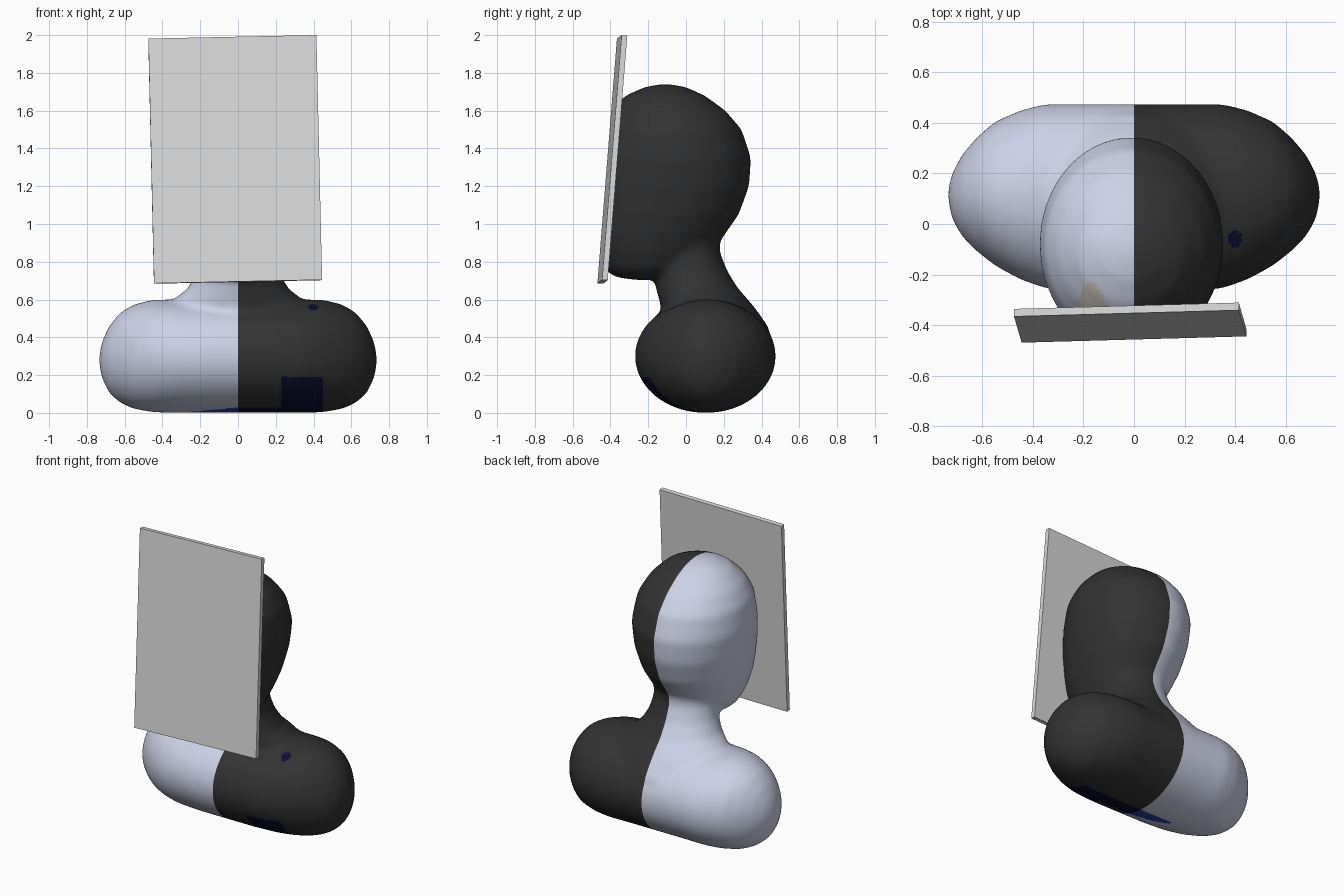
import bpy, bmesh, math
from mathutils import Vector

cube = bpy.data.objects.get("Cube")
if cube:
    bpy.data.objects.remove(cube, do_unlink=True)


def material(name, rgb):
    mat = bpy.data.materials.new(name)
    mat.use_nodes = True
    color = (*rgb, 1)
    mat.diffuse_color = color
    mat.node_tree.nodes["Principled BSDF"].inputs["Base Color"].default_value = color
    return mat


pale_blue = material("pale_blue", (0.61, 0.65, 0.81))
black = material("charcoal_black", (0.032, 0.032, 0.032))
navy = material("dark_navy", (0.004, 0.004, 0.03))
blue = material("deep_blue", (0.025, 0.05, 0.45))
beige = material("beige", (0.58, 0.55, 0.5))
panel_gray = material("panel_gray", (0.7, 0.7, 0.7))


def loft(bm, sections, place, start, end, sides=48):
    """Skin elliptical sections (t, u_min, u_max, v_min, v_max) between two poles."""
    rings = []
    for t, u0, u1, v0, v1 in sections:
        ring = []
        for i in range(sides):
            a = math.tau * i / sides
            u = (u0 + u1) / 2 + (u1 - u0) / 2 * math.cos(a)
            v = (v0 + v1) / 2 + (v1 - v0) / 2 * math.sin(a)
            ring.append(bm.verts.new(place(t, u, v)))
        rings.append(ring)
    first, last = bm.verts.new(start), bm.verts.new(end)
    for i in range(sides):
        j = (i + 1) % sides
        for a, b in zip(rings, rings[1:]):
            bm.faces.new((a[i], a[j], b[j], b[i]))
        bm.faces.new((first, rings[0][j], rings[0][i]))
        bm.faces.new((last, rings[-1][i], rings[-1][j]))


def upright(t, u, v):
    return (v, u, t)


def sideways(t, u, v):
    return (t, u, v)


bm = bmesh.new()

# Shoulders: rounded horizontal body, mirrored about the centre
half = [(0.2, -0.27, 0.475, 0, 0.6), (0.35, -0.255, 0.475, 0, 0.6),
        (0.45, -0.22, 0.45, 0.003, 0.6), (0.55, -0.165, 0.405, 0.02, 0.575),
        (0.62, -0.11, 0.345, 0.05, 0.535), (0.68, -0.05, 0.275, 0.1, 0.465),
        (0.72, 0.02, 0.2, 0.18, 0.38)]
mirrored = [(-s[0], *s[1:]) for s in reversed(half)]
loft(bm, mirrored + half, sideways, (-0.74, 0.12, 0.28), (0.74, 0.12, 0.28))

# Neck: front y, back y and half width by height
neck = [(0.25, -0.1, 0.42, 0.34), (0.45, -0.13, 0.44, 0.38), (0.55, -0.13, 0.37, 0.37),
        (0.61, -0.145, 0.32, 0.33), (0.66, -0.16, 0.275, 0.265), (0.75, -0.17, 0.22, 0.22),
        (0.85, -0.17, 0.18, 0.2), (0.95, -0.15, 0.18, 0.2), (1.05, -0.15, 0.18, 0.18)]
loft(bm, [(z, f, b, -w, w) for z, f, b, w in neck], upright, (0, 0.1, 0.2), (0, 0, 1.1))

# Head: same layout, reaching past the panel before it is cut flat
head = [(0.72, -0.38, -0.05, 0.14), (0.76, -0.43, 0.06, 0.2), (0.85, -0.48, 0.14, 0.25),
        (0.95, -0.51, 0.21, 0.29), (1.05, -0.52, 0.28, 0.32), (1.2, -0.52, 0.335, 0.35),
        (1.35, -0.5, 0.345, 0.365), (1.5, -0.47, 0.295, 0.345), (1.6, -0.41, 0.21, 0.29),
        (1.68, -0.32, 0.1, 0.21), (1.725, -0.22, 0, 0.12)]
loft(bm, [(z, f, b, -w - 0.01, w - 0.01) for z, f, b, w in head], upright,
     (-0.01, -0.25, 0.7), (-0.01, -0.11, 1.745))

bmesh.ops.recalc_face_normals(bm, faces=bm.faces)
mesh = bpy.data.meshes.new("bust")
bm.to_mesh(mesh)
bm.free()
bust = bpy.data.objects.new("bust", mesh)
bpy.context.collection.objects.link(bust)

# Blend the three volumes into one soft skin
remesh = bust.modifiers.new("blend", 'REMESH')
remesh.mode = 'VOXEL'
remesh.voxel_size = 0.014
smooth = bust.modifiers.new("soften", 'SMOOTH')
smooth.factor = 0.5
smooth.iterations = 25
bpy.context.view_layer.update()
graph = bpy.context.evaluated_depsgraph_get()
skin = bpy.data.meshes.new_from_object(bust.evaluated_get(graph))
bust.modifiers.clear()
bust.data = skin
for mat in (pale_blue, black, navy, blue, beige):
    skin.materials.append(mat)


def paint(c):
    """Material slot for a point on the skin."""
    x, y, z = c
    bib_top = 0.19 if x > 0.23 else 0.03 + 0.1 * min(x, 0)
    underside = -0.25 < x < 0.45 and y < 0.07 and z < bib_top
    spot = z > 0.4 and ((x - 0.4) / 0.025) ** 2 + ((y + 0.06) / 0.035) ** 2 < 1
    brow = z > 1.3 and y < -0.23 - 0.12 * ((x + 0.17) / 0.07) ** 2
    if underside:
        return 2 if x > 0 else 3
    if spot:
        return 2
    if brow:
        return 4
    return 1 if x > 0 else 0


# Cut the face flat inside the panel, split the skin down the middle, then colour
panel_centre = Vector((-0.015, -0.39, 1.342))
bm = bmesh.new()
bm.from_mesh(skin)


def cut(point, normal, clear=False):
    geom = bm.verts[:] + bm.edges[:] + bm.faces[:]
    return bmesh.ops.bisect_plane(bm, geom=geom, plane_co=point, plane_no=normal,
                                  clear_inner=clear)


cut(panel_centre, Vector((-0.028, 1, -0.08)), clear=True)
bmesh.ops.holes_fill(bm, edges=[e for e in bm.edges if e.is_boundary], sides=0)
cut((0, 0, 0), (1, 0, 0))
for x in (0.23, 0.45):
    cut((x, 0, 0), (1, 0, 0))
for face in bm.faces:
    face.material_index = paint(face.calc_center_median())
    face.smooth = len(face.verts) < 6
bm.to_mesh(skin)
bm.free()

# Panel: thin tilted sheet in front of the face
bpy.ops.mesh.primitive_cube_add(size=1, location=panel_centre)
panel = bpy.context.object
panel.name = "face_panel"
panel.scale = (0.89, 0.03, 1.3)
panel.rotation_euler = [math.radians(a) for a in (-4.6, -1.2, 1.6)]
panel.data.materials.append(panel_gray)
